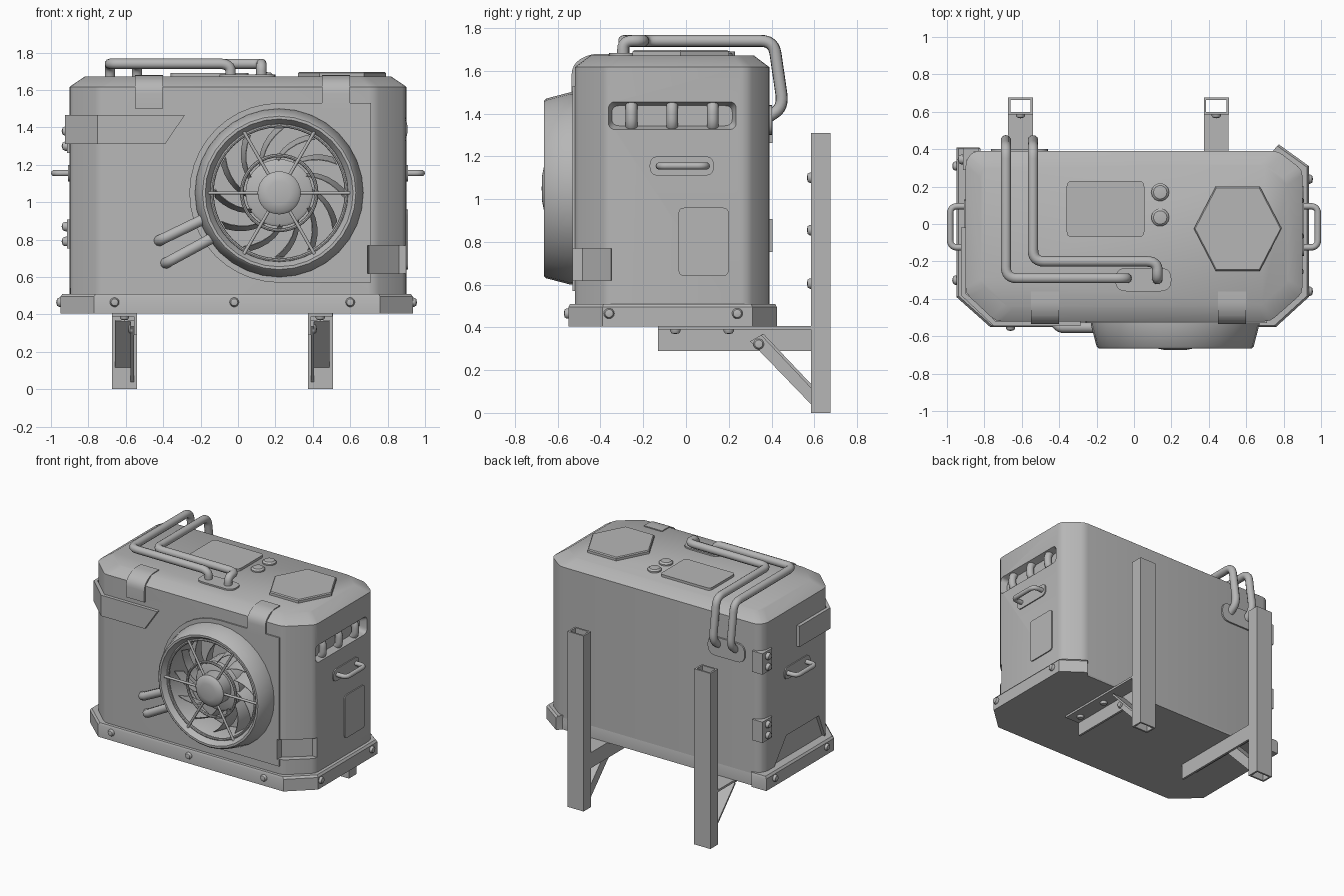
import bpy, bmesh, math
from mathutils import Vector as V

if "Cube" in bpy.data.objects:
    bpy.data.objects.remove(bpy.data.objects["Cube"])


def finish(name, bm, angle=35, loc=(0, 0, 0), axis=None, recalc=True):
    bmesh.ops.remove_doubles(bm, verts=bm.verts, dist=1e-5)
    if recalc:
        bmesh.ops.recalc_face_normals(bm, faces=bm.faces)
    me = bpy.data.meshes.new(name)
    bm.to_mesh(me)
    bm.free()
    ob = bpy.data.objects.new(name, me)
    bpy.context.collection.objects.link(ob)
    ob.location = loc
    if axis:
        ob.rotation_euler = V(axis).to_track_quat('Z', 'Y').to_euler()
    smooth(ob, angle)
    return ob


def select(ob):
    bpy.ops.object.select_all(action='DESELECT')
    ob.select_set(True)
    bpy.context.view_layer.objects.active = ob


def smooth(ob, angle=35):
    select(ob)
    bpy.ops.object.shade_smooth_by_angle(angle=math.radians(angle))


def fillet(pts, r, n=5, closed=True):
    pts = [V(p) for p in pts]
    out = []
    for i, p in enumerate(pts):
        if not closed and i in (0, len(pts) - 1):
            out.append(p)
            continue
        a, b = pts[i - 1] - p, pts[(i + 1) % len(pts)] - p
        s = p + a.normalized() * min(r, a.length * .49)
        e = p + b.normalized() * min(r, b.length * .49)
        out += [s * (1 - t) ** 2 + p * 2 * t * (1 - t) + e * t * t for t in (k / n for k in range(n + 1))]
    return out


def loft(name, loops, angle=35):
    bm = bmesh.new()
    rings = [[bm.verts.new(p) for p in lp] for lp in loops]
    n = len(rings[0])
    for a, b in zip(rings, rings[1:]):
        for i in range(n):
            bm.faces.new((a[i], a[(i + 1) % n], b[(i + 1) % n], b[i]))
    bm.faces.new(rings[0][::-1])
    bm.faces.new(rings[-1])
    return finish(name, bm, angle)


def prism(name, pts, axis, lo, hi):
    put = {'x': lambda p, w: (w, p[0], p[1]), 'y': lambda p, w: (p[0], w, p[1]),
           'z': lambda p, w: (p[0], p[1], w)}[axis]
    return loft(name, [[put(p, lo) for p in pts], [put(p, hi) for p in pts]])


def rect(a0, a1, b0, b1, r=0):
    p = [(a0, b0), (a1, b0), (a1, b1), (a0, b1)]
    return fillet(p, r) if r else p


def lathe(name, prof, loc, axis, seg=32):
    bm = bmesh.new()
    rings = [[bm.verts.new((r * math.cos(k * math.tau / seg), r * math.sin(k * math.tau / seg), h))
              for k in range(seg)] for r, h in prof]
    for a, b in zip(rings, rings[1:]):
        for i in range(seg):
            j = (i + 1) % seg
            bm.faces.new((a[i], a[j], b[j], b[i]))
    return finish(name, bm, 35, loc, axis)


def bolt(name, loc, axis, r=.025, h=.022):
    lathe(name, [(0, -.01), (r, -.01), (r, h * .3), (r * .75, h * .8), (0, h)], loc, axis, 14)


def ribbon(name, low, high, thick, offset=1):
    bm = bmesh.new()
    a, b = [bm.verts.new(p) for p in low], [bm.verts.new(p) for p in high]
    for i in range(len(a) - 1):
        bm.faces.new((a[i], a[i + 1], b[i + 1], b[i]))
    ob = finish(name, bm, recalc=False)
    m = ob.modifiers.new('thickness', 'SOLIDIFY')
    m.thickness, m.offset, m.use_even_offset = thick, offset, True
    bpy.ops.object.modifier_apply(modifier=m.name)
    smooth(ob)


def pipe(name, pts, r, bend=.06):
    cu = bpy.data.curves.new(name, 'CURVE')
    cu.dimensions, cu.bevel_depth, cu.bevel_resolution, cu.use_fill_caps = '3D', r, 3, True
    path = fillet(pts, bend, 6, False) if bend else [V(p) for p in pts]
    sp = cu.splines.new('POLY')
    sp.points.add(len(path) - 1)
    for q, p in zip(sp.points, path):
        q.co = (*p, 1)
    ob = bpy.data.objects.new(name, cu)
    bpy.context.collection.objects.link(ob)
    select(ob)
    bpy.ops.object.convert(target='MESH')
    smooth(bpy.context.object, 50)


def cut(ob, cutter, angle=42):
    m = ob.modifiers.new('cut', 'BOOLEAN')
    m.operation, m.object, m.solver = 'DIFFERENCE', cutter, 'EXACT'
    select(ob)
    bpy.ops.object.modifier_apply(modifier=m.name)
    smooth(ob, angle)


# body shell with chamfered corners and top
plan = fillet([(-.74, -.52), (.73, -.52), (.9, -.37), (.9, .29), (.77, .39), (-.86, .39),
               (-.9, .34), (-.9, -.37)], .03, 2)
layer = lambda pts, z, sx=1, sy=1: [(p[0] * sx, (p[1] + .065) * sy - .065, z) for p in pts]
body = loft('body', [layer(plan, .42), layer(plan, 1.617), layer(plan, 1.672, .91, .84)], 42)
# base tray
tray = [(-.77, -.55), (.76, -.55), (.935, -.39), (.935, .31), (.775, .425), (.745, .39),
        (-.83, .39), (-.83, .41), (-.95, .41), (-.95, -.39)]
loft('base_tray', [layer(tray, .405), layer(tray, .495), layer(tray, .51, .988, .985)])
for x in (-.66, -.02, .6):
    bolt('base_bolt_front', (x, -.55, .465), (0, -1, 0))
for y in (-.36, .24):
    bolt('base_bolt_right', (.935, y, .465), (1, 0, 0))
for y in (-.3, .31):
    bolt('base_bolt_left', (-.95, y, .465), (-1, 0, 0))

# fan mounting plate
C = (.22, 0, 1.05)
arc = [(.22 + .48 * math.cos(a), 1.05 + .48 * math.sin(a))
       for a in (math.pi / 2 + k * math.pi / 20 for k in range(21))]
plate = prism('fan_plate', arc + [(.71, .57), (.71, 1.53)], 'y', -.53, -.51)
# recesses: fan well, side vent, front corner notch, left lower pocket
well = lathe('fan_cutter', [(0, .4), (.38, .4), (.38, .7), (0, .7)], C, (0, -1, 0))
vent = loft('vent_cutter', [[(x, *p) for p in rect(-.365 + d, .235 - d, 1.325 + d, 1.455 - d, .035)]
                            for x, d in ((.85, .018), (.9, 0), (.95, 0))])
notch = prism('notch_cutter', [(.68, -.6), (.7, -.485), (.86, -.35), (1, -.345), (1, -.6)], 'z', .62, .768)
pocket = prism('pocket_cutter', [(.25, .5), (-.36, .5), (-.28, .69), (.1, .69)], 'x', -1, -.875)
for ob, tools in ((body, (well, vent, notch, pocket)), (plate, (well, notch))):
    for t in tools:
        cut(ob, t)
for t in (well, vent, notch, pocket):
    bpy.data.objects.remove(t)

# fan housing, rotor and grille
F = (0, -1, 0)
lathe('fan_housing', [(.45, .5), (.45, .54), (.42, .655), (.41, .665), (.395, .665), (.37, .63),
                      (.355, .6), (.355, .41), (.39, .41), (.39, .5), (.45, .5)], C, F, 32)
lathe('fan_rotor', [(0, .4), (.18, .4), (.18, .55), (.165, .56), (0, .56)], C, F)
bm = bmesh.new()
for k in range(12):
    rows = []
    for i in range(6):
        t = i / 5
        r, a = .17 + .175 * t, k * math.tau / 12 - .6 * t
        rows.append([bm.verts.new((r * math.cos(a + d), h, r * math.sin(a + d)))
                     for d, h in ((0, -.57), (.02, -.57), (.15, -.46), (.13, -.46))])
    for p, q in zip(rows, rows[1:]):
        for j in range(4):
            bm.faces.new((p[j], p[(j + 1) % 4], q[(j + 1) % 4], q[j]))
    bm.faces.new(rows[0])
    bm.faces.new(rows[-1])
finish('fan_blades', bm, 35, C)
lathe('grille_hub', [(0, .56), (.115, .56), (.115, .65), (.1, .665), (.06, .673), (0, .675)], C, F)
for R in (.2, .36):
    lathe('grille_ring', [(R + .01 * math.cos(k * math.tau / 8), .625 + .01 * math.sin(k * math.tau / 8))
                          for k in range(9)], C, F, 40)
for k in range(6):
    c, s = math.cos(k * math.pi / 3), math.sin(k * math.pi / 3)
    pipe('grille_spoke', [(.22 + r * c, -.635, 1.05 + r * s) for r in (.1, .385)], .009, 0)

# pipes from fan, and over the top
for x0, z0, x1, z1 in ((-.12, .94, -.41, .80), (-.08, .84, -.375, .68)):
    pipe('fan_pipe', [(x0, -.553, z0), (x1, -.553, z1), (x1 - .02, -.48, z1 - .01)], .03, .04)
for xb, start in ((-.54, [(.125, -.295, 1.66), (.125, -.295, 1.74), (.125, -.2, 1.74)]),
                  (-.685, [(-.04, -.29, 1.66), (-.04, -.29, 1.74)])):
    pipe('top_pipe', start + [(xb, start[-1][1], 1.74), (xb, .41, 1.74), (xb, .455, 1.43),
                              (xb, .37, 1.375)], .028, .06)
prism('pipe_plate_top', rect(-.1, .2, -.36, -.235, .06), 'z', 1.66, 1.683)
prism('pipe_plate_back', rect(-.765, -.46, 1.3, 1.44, .065), 'y', .38, .402)

# top hatch, buttons, hexagon cap
prism('top_hatch', rect(-.36, .055, -.07, .23, .03), 'z', 1.66, 1.69)
for y in (.17, .035):
    bolt('top_button', (.14, y, 1.675), (0, 0, 1), .048, .022)
hexa = lambda s: [(.555 + s * x, -.025 + s * y) for x, y in
                  ((-.235, 0), (-.118, -.225), (.118, -.225), (.235, 0), (.118, .225), (-.118, .225))]
loft('hexagon_cap', [[(*p, z) for p in hexa(s)] for z, s in ((1.66, 1), (1.69, 1), (1.697, .97))])

# lid clips
for x in (-.55, .45):
    prof = fillet([(-.36, 1.662), (-.45, 1.662), (-.518, 1.62), (-.518, 1.5)], .04, 4, False)
    ribbon('lid_clip', [(x, *p) for p in prof], [(x + .15, *p) for p in prof], .017)

# tag wrapped round the left front corner
tag = [(-.9, -.02), (-.9, -.37), (-.74, -.52)]
ribbon('corner_tag', [(*p, 1.31) for p in tag] + [(-.39, -.52, 1.31)],
       [(*p, 1.465) for p in tag] + [(-.285, -.52, 1.465)], .025)

# side handles
for s in (-1, 1):
    lo, hi = sorted((s * .89, s * .908))
    prism('handle_plate', rect(-.17, .13, 1.11, 1.2, .042), 'x', lo, hi)
    pipe('handle', [(s * .89, -.125, 1.155), (s * .983, -.125, 1.155), (s * .983, .095, 1.155),
                    (s * .89, .095, 1.155)], .017, .04)

# right side vent bars and panel
for y in (-.255, -.065, .125):
    pipe('vent_bar', [(.845, y, 1.325), (.88, y, 1.35), (.88, y, 1.43), (.845, y, 1.455)], .027, .03)
prism('side_panel', rect(-.035, .2, .64, .96, .03), 'x', .89, .908)

# corner hinges
for z in (.83, 1.34):
    prism('hinge', [(-.915, .29), (-.895, .29), (-.895, .34), (-.855, .388), (-.83, .388),
                    (-.83, .405), (-.915, .405)], 'z', z - .078, z + .078)
    for d in (-.04, .04):
        bolt('hinge_bolt', (-.915, .345, z + d), (-1, 0, 0), .026, .028)

# wall brackets: hollow posts, L arms and diagonal braces, webs on inner side
for x, s in ((-.607, 1), (.44, -1)):
    sq = [(x - .067, .585), (x + .067, .585), (x + .067, .675), (x - .067, .675), (x - .067, .585)]
    ribbon('post', [(*p, 0) for p in sq], [(*p, 1.31) for p in sq], .013, -1)
    prism('arm_flange', rect(x - .066, x + .066, -.13, .585), 'z', .39, .406)
    lo, hi = sorted((x + s * .05, x + s * .066))
    prism('arm_web', rect(-.13, .585, .29, .406), 'x', lo, hi)
    lo, hi = sorted((x + s * .033, x + s * .05))
    prism('brace_web', [(.3, .335), (.585, .04), (.585, .135), (.362, .37)], 'x', lo, hi)
    lo, hi = sorted((x - s * .05, x + s * .05))
    prism('brace_flange', [(.362, .37), (.585, .135), (.585, .115), (.352, .362)], 'x', lo, hi)
    bolt('brace_bolt', (x + s * .033, .34, .322), (-s, 0, 0), .025, .015)
    for y in (-.05, .2):
        bolt('arm_bolt', (x, y, .39), (0, 0, -1), .025, .022)
    for z in (.605, .855, 1.1):
        bolt('post_bolt', (x, .585, z), (0, -1, 0), .025, .02)

# dark grey paint on every part
paint = bpy.data.materials.new('dark_grey')
paint.diffuse_color = (.47, .47, .47, 1)
paint.use_nodes = True
paint.node_tree.nodes["Principled BSDF"].inputs["Base Color"].default_value = paint.diffuse_color
for ob in bpy.data.objects:
    ob.data.materials.clear()
    ob.data.materials.append(paint)
